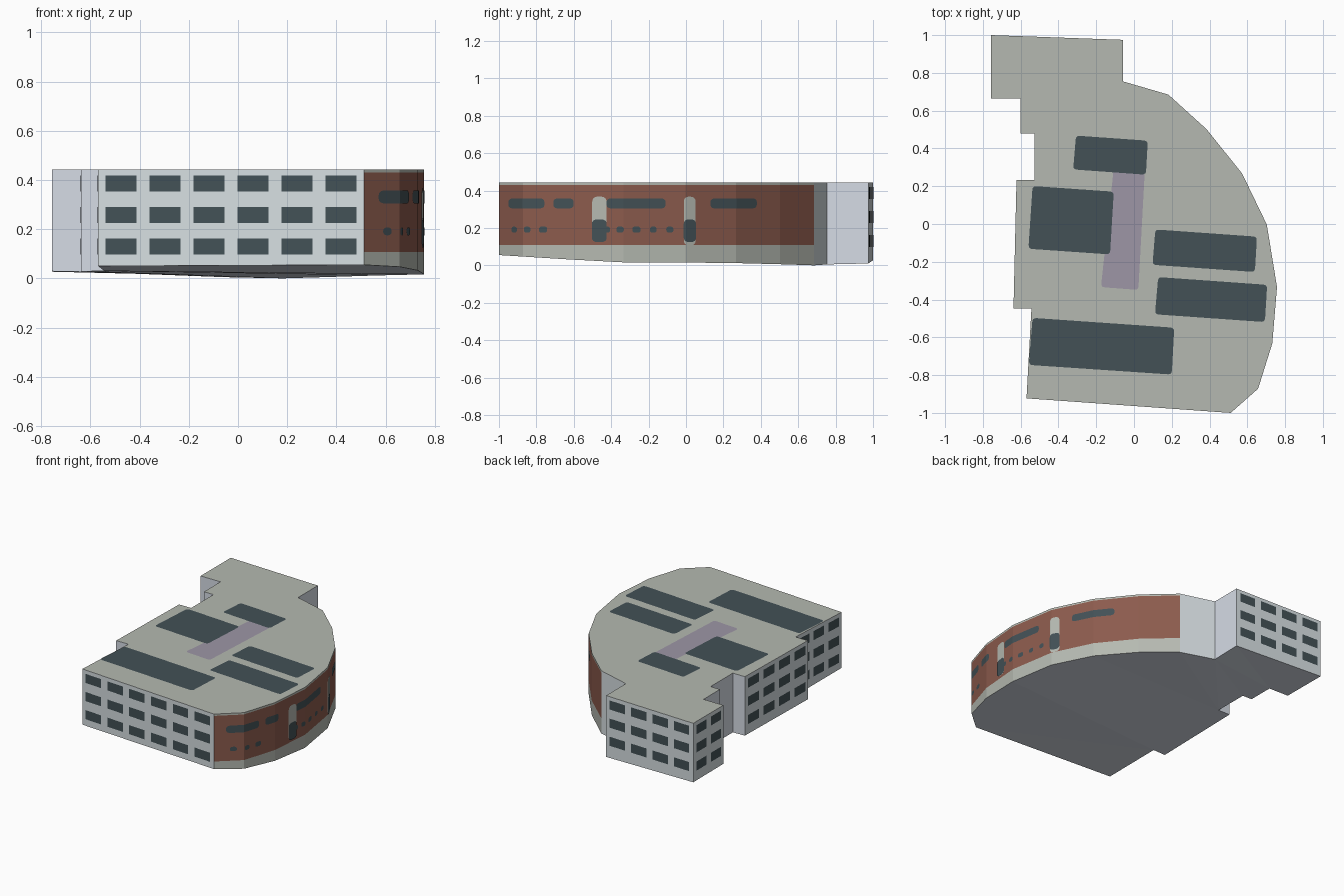
import bpy, bmesh, math
from mathutils import Vector

if "Cube" in bpy.data.objects:
    bpy.data.objects.remove(bpy.data.objects["Cube"])

def material(name, rgb):
    m = bpy.data.materials.new(name)
    lin = [((c / 255 + 0.055) / 1.055) ** 2.4 for c in rgb]
    m.diffuse_color = (*lin, 1)
    m.use_nodes = True
    m.node_tree.nodes["Principled BSDF"].inputs["Base Color"].default_value = m.diffuse_color
    return m

STONE = material("warm grey stone", (181, 185, 177))
WALL = material("pale wall", (215, 223, 226))
BLUE = material("pale blue wall", (214, 220, 230))
BRICK = material("red brick", (140, 91, 77))
GLASS = material("dark slate", (67, 81, 86))
MAUVE = material("mauve paving", (157, 150, 166))

def make_object(name, bm, mats):
    me = bpy.data.meshes.new(name)
    bm.to_mesh(me)
    bm.free()
    for m in mats:
        me.materials.append(m)
    ob = bpy.data.objects.new(name, me)
    bpy.context.collection.objects.link(ob)
    return ob

TOP, BAND_LOW, BAND_HIGH = 0.443, 0.108, 0.43

# Footprint: x, y, ground height, counter-clockwise from the front left corner
PLAN = [(-.569, -.923, .05), (.512, -1, .055), (.657, -.872, .047), (.732, -.633, .032),
        (.757, -.333, .016), (.703, -.003, .015), (.572, .268, .012), (.383, .503, .006),
        (.182, .685, 0), (-.059, .755, .005), (-.059, .975, .01), (-.757, 1, .027),
        (-.757, .664, .029), (-.602, .664, .026), (-.602, .48, .026), (-.528, .48, .025),
        (-.528, .232, .025), (-.622, .232, .027), (-.638, -.447, .028), (-.543, -.447, .03)]
CURVE = PLAN[1:9]
WINDOWED = {0: 6, 10: 4, 11: 2, 17: 4, 19: 3}   # wall index: window columns

# Building shell with a brick band around the curved side
bm = bmesh.new()
n = len(PLAN)
for i in range(n):
    a, b = PLAN[i], PLAN[(i + 1) % n]
    curved = 1 <= i <= 7
    levels = [None, BAND_LOW, BAND_HIGH, TOP] if curved else [None, TOP]
    for k in range(len(levels) - 1):
        la, lb = (a[2], b[2]) if k == 0 else (levels[k], levels[k])
        h = levels[k + 1]
        f = bm.faces.new([bm.verts.new(p) for p in
                          ((a[0], a[1], la), (b[0], b[1], lb), (b[0], b[1], h), (a[0], a[1], h))])
        if curved:
            f.material_index = 3 if k == 1 else 0
        else:
            f.material_index = 1 if i in WINDOWED or i == 8 else 2
bm.faces.new([bm.verts.new((x, y, TOP)) for x, y, z in PLAN])
floor = bm.faces.new([bm.verts.new(p) for p in reversed(PLAN)])
floor.material_index = 2
bmesh.ops.triangulate(bm, faces=[floor])
bmesh.ops.remove_doubles(bm, verts=bm.verts, dist=1e-5)
make_object("building_shell", bm, [STONE, WALL, BLUE, BRICK])

# Window grids on the straight walls
bm = bmesh.new()
for i, cols in WINDOWED.items():
    a, b = Vector(PLAN[i][:2]), Vector(PLAN[(i + 1) % n][:2])
    d = b - a
    length = d.length
    d.normalize()
    out = Vector((d.y, -d.x)) * 0.003
    margin = 0.03
    pitch = (length - 2 * margin) / (cols - 0.29)
    for c in range(cols):
        p = a + d * (margin + pitch * c) + out
        q = p + d * pitch * 0.71
        for z in (0.13, 0.258, 0.386):
            bm.faces.new([bm.verts.new(v) for v in (
                (p.x, p.y, z - .032), (q.x, q.y, z - .032),
                (q.x, q.y, z + .032), (p.x, p.y, z + .032))])
make_object("wall_windows", bm, [GLASS])

def curve_point(y, z, off):
    """Point just outside the curved wall at a given y and z."""
    for a, b in zip(CURVE, CURVE[1:]):
        if y <= b[1]:
            break
    x = a[0] + (b[0] - a[0]) * (y - a[1]) / (b[1] - a[1])
    r = Vector((x, y + 0.25)).normalized() * off
    return (x + r.x, y + r.y, z)

def ribbon(bm, y0, y1, z0, z1, r, off=0.002):
    """Round-cornered plate that follows the curved wall."""
    steps = [r * (1 - math.cos(t * math.pi / 8)) for t in range(5)]
    ys = sorted({round(v, 5) for s in steps for v in (y0 + s, y1 - s)}
                | {c[1] for c in CURVE if y0 < c[1] < y1})
    pairs = []
    for y in ys:
        e = max(0, r - min(y - y0, y1 - y))
        cut = min(r - math.sqrt(max(0, r * r - e * e)), (z1 - z0) / 2 - 0.001)
        pairs.append((bm.verts.new(curve_point(y, z0 + cut, off)),
                      bm.verts.new(curve_point(y, z1 - cut, off))))
    for (a, b), (c, d) in zip(pairs, pairs[1:]):
        bm.faces.new((a, c, d, b))

# Long upper windows and small lower windows on the brick band
bm = bmesh.new()
for y0, y1 in ((-.948, -.756), (-.708, -.60), (-.424, -.11), (.13, .377)):
    ribbon(bm, y0, y1, .305, .357, .018)
for y, w in ((-.917, .015), (-.848, .018), (-.763, .022), (-.425, .02),
             (-.352, .02), (-.265, .022), (-.175, .018), (-.087, .019)):
    ribbon(bm, y - w, y + w, .175, .207, .013)
make_object("curved_wall_windows", bm, [GLASS])

# Tall entrance surrounds with dark doors
surround, doors = bmesh.new(), bmesh.new()
for y0, y1, z0 in ((-.50, -.424, .125), (-.013, .05, .106)):
    ribbon(surround, y0, y1, z0, .367, .025, .004)
    ribbon(doors, y0 - .001, y1 + .001, .125, .245, .022, .006)
make_object("entrance_surrounds", surround, [STONE])
make_object("entrance_doors", doors, [GLASS])

def roof_panel(name, corners, mat, z):
    """Flat roof plate with rounded corners."""
    bm = bmesh.new()
    pts = [Vector((x + .003, y - .004)) for x, y in corners]
    loop = []
    for i, p in enumerate(pts):
        u = (pts[i - 1] - p).normalized() * 0.02
        w = (pts[(i + 1) % 4] - p).normalized() * 0.02
        for t in (0, .33, .67, 1):
            loop.append(p + u * (1 - t) ** 2 + w * t ** 2)
    f = bm.faces.new([bm.verts.new((p.x, p.y, z)) for p in loop])
    f.normal_update()
    if f.normal.z < 0:
        f.normal_flip()
    make_object(name, bm, [mat])

# Roof panels and walkway
roof_panel("roof_walkway", ((-.11, .30), (.055, .30), (.02, -.345), (-.178, -.33)), MAUVE, TOP + .002)
PANELS = {
    "roof_panel_back": ((-.31, .472), (.07, .445), (.06, .265), (-.325, .293)),
    "roof_panel_left": ((-.54, .205), (-.11, .175), (-.13, -.157), (-.562, -.127)),
    "roof_panel_right": ((.11, -.025), (.648, -.063), (.637, -.25), (.095, -.212)),
    "roof_panel_right_front": ((.125, -.277), (.702, -.318), (.69, -.515), (.108, -.474)),
    "roof_panel_front": ((-.54, -.493), (.21, -.545), (.197, -.793), (-.56, -.742)),
}
for name, corners in PANELS.items():
    roof_panel(name, corners, GLASS, TOP + .004)
